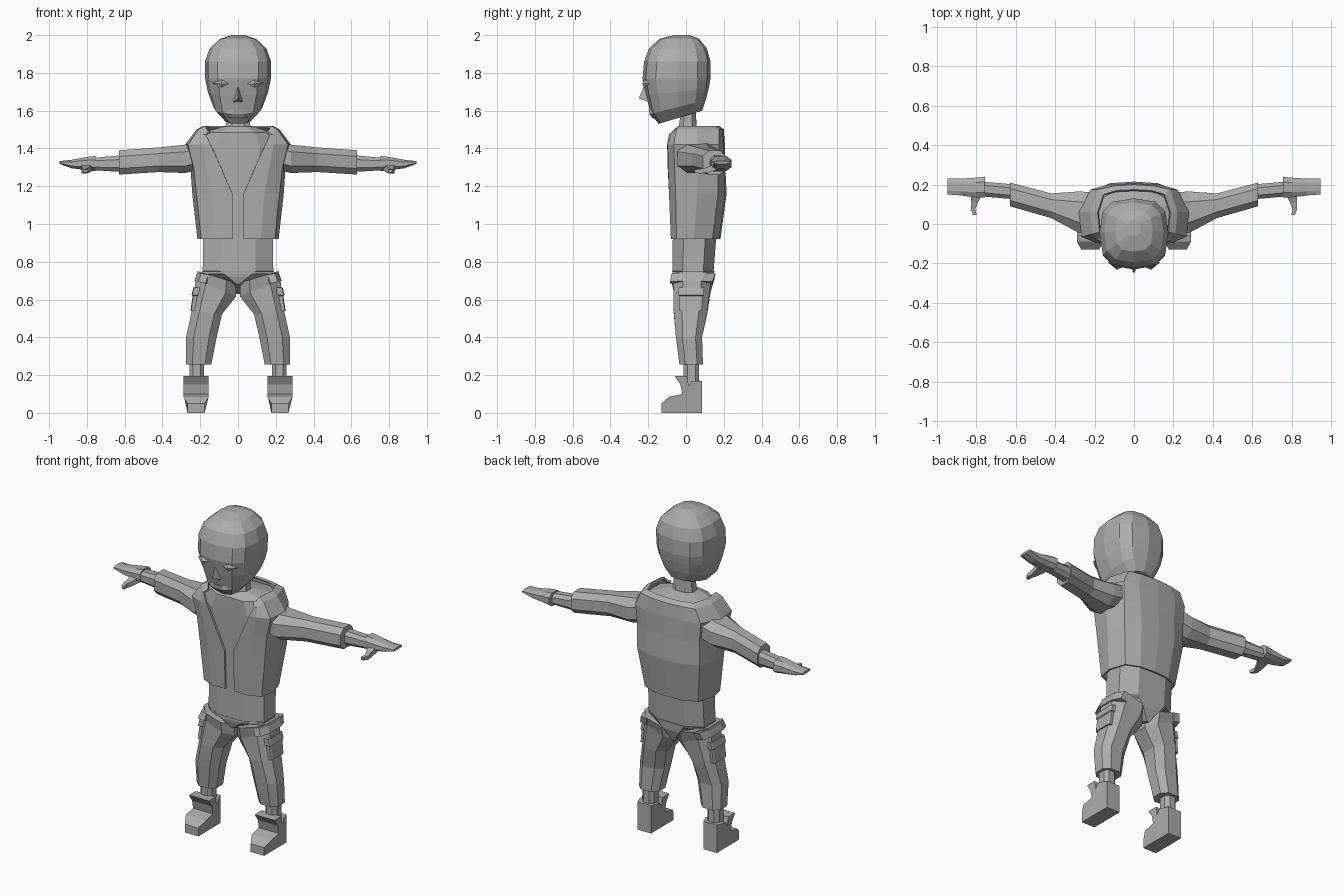
import bpy, bmesh, math

grey = bpy.data.materials.new("plain grey")
grey.diffuse_color = (0.42, 0.42, 0.42, 1)


def make(name, verts, faces, mirror=False, thick=0):
    """Mesh object, optionally mirrored across x and given a thickness."""
    bm = bmesh.new()
    vs = [bm.verts.new(v) for v in verts]
    for f in faces:
        bm.faces.new([vs[i] for i in f])
    bmesh.ops.recalc_face_normals(bm, faces=bm.faces)
    me = bpy.data.meshes.new(name)
    bm.to_mesh(me)
    bm.free()
    me.materials.append(grey)
    ob = bpy.data.objects.new(name, me)
    bpy.context.collection.objects.link(ob)
    if mirror:
        m = ob.modifiers.new("mirror", 'MIRROR')
        m.use_clip = True
        m.merge_threshold = 0.001
    if thick:
        s = ob.modifiers.new("thickness", 'SOLIDIFY')
        s.thickness = thick
        s.offset = -1
    return ob


def loft(name, rings, mirror=False, closed=True, thick=0):
    """Skin a list of equal-length point rings."""
    n = len(rings[0])
    faces = []
    for r in range(len(rings) - 1):
        for i in range(n if closed else n - 1):
            j = (i + 1) % n
            faces.append((r*n + i, r*n + j, (r+1)*n + j, (r+1)*n + i))
    if closed:
        faces += [tuple(range(n)), tuple(range((len(rings)-1)*n, len(rings)*n))]
    return make(name, [p for r in rings for p in r], faces, mirror, thick)


def octagon(a0, a1, b0, b1, c=0.25):
    """Rectangle with cut corners."""
    p, q = (a1 - a0) * c, (b1 - b0) * c
    return [(a0+p, b0), (a1-p, b0), (a1, b0+q), (a1, b1-q),
            (a1-p, b1), (a0+p, b1), (a0, b1-q), (a0, b0+q)]


def level(z, x0, x1, y0, y1, sx=0, sy=0, c=0.25):
    """Octagon ring around z, optionally sloped along x or y."""
    cx, cy = (x0+x1)/2, (y0+y1)/2
    return [(x, y, z + sx*(x-cx) + sy*(y-cy)) for x, y in octagon(x0, x1, y0, y1, c)]


def across(x, y0, y1, z0, z1, c=0.25):
    """Octagon ring facing along x."""
    return [(x, y, z) for y, z in octagon(y0, y1, z0, z1, c)]


def head_ring(z, half, y0, y1, sy=0):
    cy, hy = (y0+y1)/2, (y1-y0)/2
    pts = []
    for i in range(12):
        c, s = math.cos(i*math.pi/6), math.sin(i*math.pi/6)
        x = half * math.copysign(abs(c)**0.7, c) if abs(c) > 1e-6 else 0
        y = hy * math.copysign(abs(s)**0.7, s) if abs(s) > 1e-6 else 0
        pts.append((x, cy + y, z + sy*y))
    return pts


# Head and neck
loft("head", [head_ring(*a) for a in (
    (1.565, .075, -.145, .085, .3), (1.62, .13, -.187, .105, .25),
    (1.70, .16, -.212, .12, .1), (1.77, .174, -.23, .13),
    (1.86, .175, -.222, .13), (1.93, .15, -.195, .11),
    (1.98, .095, -.14, .07), (2.0, .035, -.06, .02))])
loft("neck", [level(1.47, -.075, .075, -.045, .06),
              level(1.54, -.062, .062, -.035, .055),
              level(1.63, -.055, .055, -.02, .05)])

# Face
make("nose", [(0, -.215, 1.745), (0, -.25, 1.665), (-.027, -.195, 1.645), (.027, -.195, 1.645),
              (0, -.17, 1.66)],
     [(0, 1, 2), (0, 3, 1), (1, 3, 2), (0, 2, 4), (0, 4, 3), (2, 3, 4)])
make("eye", [(.045, -.215, 1.74), (.088, -.216, 1.765), (.135, -.192, 1.745),
             (.088, -.222, 1.722), (.088, -.232, 1.742), (.09, -.19, 1.74)],
     [(0, 1, 4), (1, 2, 4), (2, 3, 4), (3, 0, 4), (0, 1, 5), (1, 2, 5), (2, 3, 5), (3, 0, 5)],
     mirror=True)
loft("mouth", [level(1.56, -.05, .05, -.178, -.13), level(1.582, -.068, .068, -.193, -.13),
               level(1.605, -.05, .05, -.196, -.13)])

# Shirt under the jacket
loft("shirt", [level(.735, -.187, .187, -.072, .145), level(.93, -.185, .185, -.07, .16),
               level(1.16, -.205, .205, -.076, .185), level(1.40, -.235, .235, -.08, .185),
               level(1.485, -.185, .185, -.08, .175), level(1.515, -.08, .08, -.045, .07)])

# Open jacket: half rows from the front edge round to the middle of the back
rows = (
    (.92, (.03, -.08), (.12, -.08), (.195, -.05), (.215, .04), (.18, .14), (.1, .175), (0, .182)),
    (1.16, (.03, -.09), (.14, -.09), (.22, -.055), (.242, .06), (.21, .17), (.12, .207), (0, .215)),
    (1.30, (.09, -.097), (.165, -.095), (.235, -.06), (.252, .06), (.21, .17), (.12, .2), (0, .208)),
    (1.42, (.145, -.1), (.19, -.097), (.265, -.065), (.28, .06), (.22, .175), (.13, .2), (0, .206)),
    (1.50, (.17, -.09), (.185, -.08), (.21, -.05), (.22, .06), (.185, .175), (.1, .193), (0, .2)),
    (1.52, (.15, -.07), (.16, -.06), (.175, -.04), (.185, .06), (.155, .15), (.09, .17), (0, .175)))
jacket = []
for z, *pts in rows:
    jacket.append([(x, y, z - (.025 if z > 1.45 and y < -.05 else 0)) for x, y in pts])
loft("jacket", jacket, mirror=True, closed=False, thick=.012)

# Sleeves, wrists, hands and thumbs
loft("sleeve", [across(.2, -.04, .16, 1.29, 1.44), across(.28, -.045, .165, 1.27, 1.42),
                across(.42, .03, .155, 1.275, 1.405), across(.63, .09, .21, 1.262, 1.39)],
     mirror=True)
loft("wrist", [across(.60, .125, .2, 1.275, 1.365), across(.77, .14, .215, 1.285, 1.35)], mirror=True)
loft("hand", [across(.755, .135, .24, 1.28, 1.36), across(.80, .135, .235, 1.285, 1.355),
              across(.88, .145, .23, 1.295, 1.34), across(.945, .15, .23, 1.318, 1.333)], mirror=True)
loft("thumb", [[(x0, y, z0), (x1, y, z0), (x1, y, z1), (x0, y, z1)] for x0, x1, y, z0, z1 in (
    (.765, .83, .16, 1.285, 1.32), (.79, .825, .11, 1.27, 1.30),
    (.805, .828, .075, 1.268, 1.292), (.797, .815, .045, 1.272, 1.288))], mirror=True)

# Trousers
loft("pelvis", [level(.75, -.19, .19, -.073, .15), level(.71, -.11, .11, -.068, .145, sy=-.1),
                level(.655, -.015, .015, -.055, .12, sy=-.3)])
loft("trouser_leg", [level(.72, .01, .215, -.078, .15, sx=.3), level(.66, .01, .225, -.065, .13, sx=.4),
                     level(.53, .085, .245, -.065, .113, sx=.1), level(.40, .113, .275, -.053, .085),
                     level(.255, .142, .275, -.035, .09)], mirror=True)
loft("hip_flap", [level(.69, .15, .232, -.085, .14, sx=.2), level(.735, .14, .215, -.075, .155, sx=.2)],
     mirror=True)
loft("side_pocket", [level(.54, .2, .252, -.035, .085, c=.1), level(.62, .2, .24, -.035, .09, c=.1),
                     level(.625, .2, .246, -.04, .095, c=.1), level(.665, .19, .236, -.04, .095, c=.1)],
     mirror=True)

# Ankles and boots
loft("ankle", [level(.12, .18, .258, -.012, .07), level(.29, .18, .258, -.012, .07)], mirror=True)
profile = [(-.13, 0), (-.13, .05), (-.09, .085), (-.02, .1), (-.03, .15), (-.06, .195),
           (.005, .195), (.015, .14), (.03, .17), (.085, .17), (.085, 0)]
sides = []
for s in (-1, 1):
    # the sole narrows at the toe and the heel
    sides.append([(.222 + s * (.045 if y < -.1 or y > .08 else .067), y, z) for y, z in profile])
loft("boot", sides, mirror=True)
